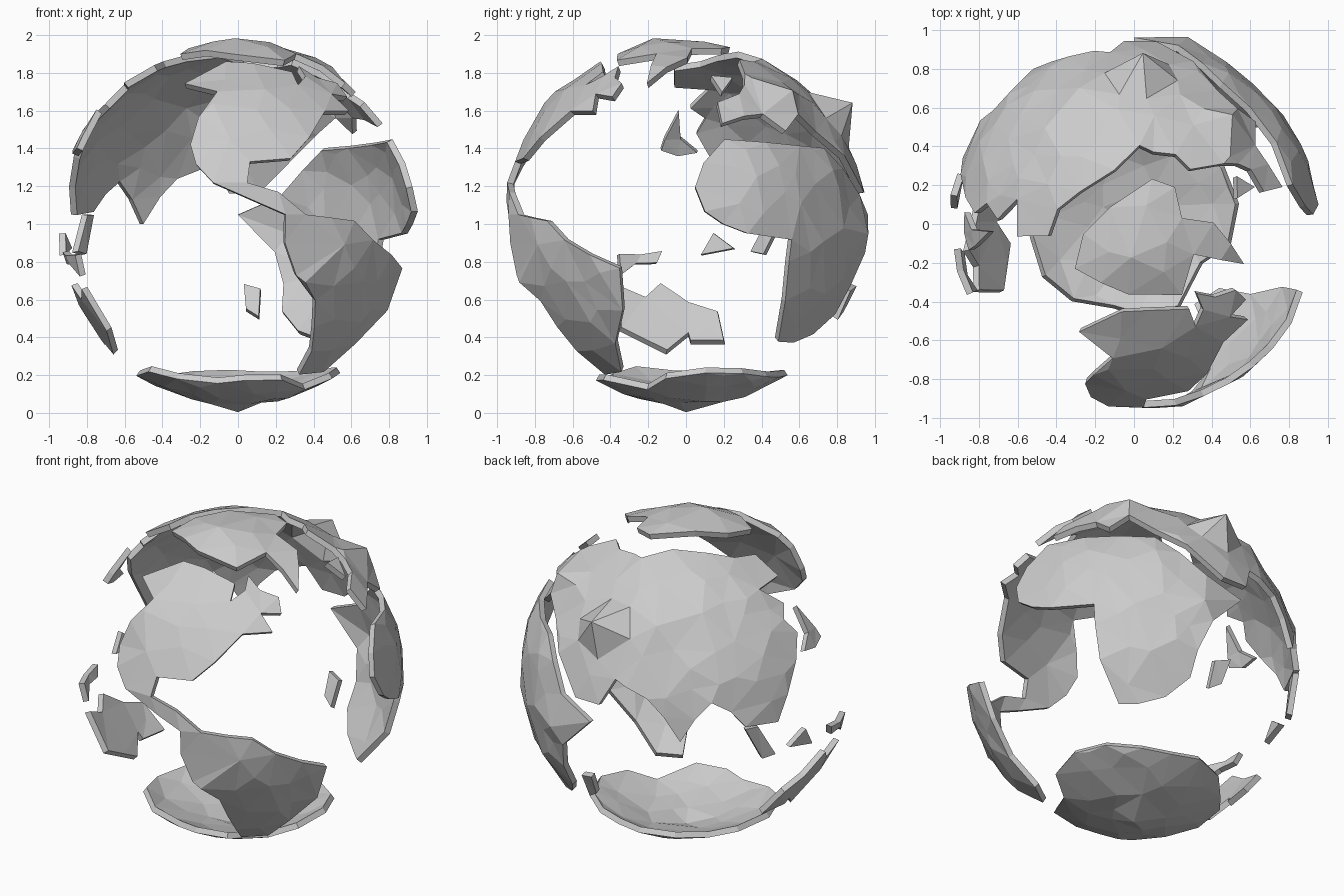
import bpy, bmesh, math, random
from mathutils import Vector
from mathutils.geometry import delaunay_2d_cdt

if "Cube" in bpy.data.objects:
    bpy.data.objects.remove(bpy.data.objects["Cube"])

random.seed(4)
R = 0.955          # globe radius
THICK = 0.035      # shell thickness
CENTRE = Vector((0, 0, 1))


def direction(az, lat):
    a, l = math.radians(az), math.radians(lat)
    return Vector((math.cos(l) * math.cos(a), math.cos(l) * math.sin(a), math.sin(l)))


# Mountains: azimuth, latitude, height, angular width
PEAKS = [(direction(a, l), h, w) for a, l, h, w in [
    (87, 36, 0.14, 0.19), (48, 43, 0.09, 0.17), (74, -3, 0.05, 0.2),
    (-95, 80, 0.03, 0.3), (0, -90, 0.035, 0.15), (112, 40, 0.03, 0.2),
    (-68, -18, 0.03, 0.2), (-100, 40, 0.03, 0.2), (35, 52, 0.03, 0.15)]]


def shell(name, outline, cell=0.17, lift=0.0):
    """Fill a coastline (azimuth, latitude) with facets, wrap it on the globe, thicken inward."""
    dirs = [direction(*p) for p in outline]
    mid = sum(dirs, Vector()).normalized()
    u = mid.orthogonal().normalized()
    v = mid.cross(u)

    def flat(d):
        ang = mid.angle(d)
        t = Vector((d.dot(u), d.dot(v)))
        return t.normalized() * ang if ang > 1e-6 else Vector((0, 0))

    def wrap(p):
        ang = p.length
        if ang < 1e-6:
            return mid.copy()
        q = p / ang
        return mid * math.cos(ang) + (u * q.x + v * q.y) * math.sin(ang)

    # coastline with long edges split
    rim = []
    for a, b in zip(dirs, dirs[1:] + dirs[:1]):
        n = max(1, round(a.angle(b) / (cell * 1.2)))
        rim += [flat(a.lerp(b, i / n).normalized()) for i in range(n)]
    pts = list(rim)

    def add(p, gap):
        if all((p - q).length > gap for q in pts):
            pts.append(p)

    # mountain tops, then a jittered grid of interior points
    for d, h, w in PEAKS:
        if mid.angle(d) < 1.6:
            add(flat(d), cell * 0.3)
    n = int(1.8 / cell)
    for i in range(-n, n + 1):
        for j in range(-n, n + 1):
            jit = Vector((random.uniform(-.3, .3), random.uniform(-.3, .3)))
            add((Vector((i + 0.5 * (j % 2), j * 0.87)) + jit) * cell, cell * 0.62)

    verts, _, faces, *_ = delaunay_2d_cdt(pts, [], [list(range(len(rim)))], 1, 1e-5)
    bm = bmesh.new()
    outer, inner = [], []
    for p in verts:
        d = wrap(p)
        r = R + lift + random.uniform(-0.01, 0.01)
        for pk, h, w in PEAKS:
            r += h * max(0, 1 - pk.angle(d) / w)
        outer.append(bm.verts.new(CENTRE + d * r))
        inner.append(bm.verts.new(CENTRE + d * (r - THICK)))
    # outer skin, inner skin and the walls along the coast
    edges = {(f[i - 1], f[i]) for f in faces for i in range(len(f))}
    for f in faces:
        bm.faces.new([outer[i] for i in f])
        bm.faces.new([inner[i] for i in reversed(f)])
    for a, b in edges:
        if (b, a) not in edges:
            bm.faces.new([outer[b], outer[a], inner[a], inner[b]])
    bmesh.ops.delete(bm, geom=[x for x in bm.verts if not x.link_faces], context='VERTS')
    bmesh.ops.recalc_face_normals(bm, faces=bm.faces)
    me = bpy.data.meshes.new(name)
    bm.to_mesh(me)
    bm.free()
    bpy.context.collection.objects.link(bpy.data.objects.new(name, me))


# Front: two joined western continents
shell("western_land", [
    (-117, 50), (-98, 62), (-80, 62), (-57, 57), (-59, 50), (-51, 54), (-48, 60), (-42, 54),
    (-33, 50), (-34, 44), (-44, 45), (-40, 38), (-53, 38), (-64, 28), (-72, 21), (-86, 20),
    (-87, 13), (-77, 10), (-68, 3), (-50, 1), (-42, -5), (-22, -14), (-23, -28), (-31, -41),
    (-37, -54), (-53, -56), (-56, -44), (-62, -25), (-71, -16), (-75, -6), (-75, 3), (-84, 7),
    (-98, 13), (-104, 19), (-107, 26), (-105, 35), (-99, 45)], lift=0.012)

# Right back: southern-tapering continent
shell("tapering_land", [
    (3, 12), (6, 20), (14, 28), (30, 27), (45, 26), (58, 25), (67, 18), (76, 9), (90, 3),
    (78, -9), (74, -20), (73, -30), (64, -38), (52, -41), (43, -41), (37, -25), (36, -12),
    (36, -5), (20, -3), (12, 0), (6, 4)])

# Back: the largest continent
shell("eastern_land", [
    (34, 55), (44, 65), (59, 64), (75, 66), (86, 65), (110, 72), (149, 70), (169, 65),
    (188, 62), (186, 51), (168, 50), (178, 42), (172, 37), (176, 31), (171, 22), (164, 12),
    (159, 3), (146, 4), (141, 10), (134, 14), (128, 8), (123, 0), (117, 9), (111, 15),
    (103, 18), (98, 20), (93, 10), (83, 10), (70, 22), (58, 31), (48, 36), (40, 31),
    (33, 38), (24, 37), (14, 34), (14, 43), (25, 46), (30, 50)])

# Top and bottom caps
shell("north_cap", [
    (-143, 67), (-169, 74), (146, 81), (68, 75), (42, 73), (7, 75), (1, 65), (-20, 51),
    (-27, 69), (-56, 63), (-95, 68)], lift=0.015)
shell("south_cap", [
    (-173, -56), (-150, -55), (-129, -58), (-104, -62), (-86, -60), (-62, -59), (-30, -65),
    (-12, -58), (11, -55), (33, -55), (55, -57), (75, -58), (95, -56), (118, -57),
    (140, -59), (160, -57)], lift=0.005)

# Left: southern island continent
shell("island_continent", [
    (203, -21), (195, -25), (189, -20), (179, -27), (168, -30), (163, -42), (178, -42),
    (179, -39), (189, -46), (207, -36)])

# Small islands
small = {
    "bent_island": [(183, 39), (182, 29), (176, 24), (183, 23), (189, 25), (188, 29)],
    "triangle_island": [(175, -10), (164, -8), (171, -3)],
    "long_island": [(203, -10), (195, -10), (188, -9), (190, -13), (197, -13), (203, -17)],
    "slim_island": [(146, 3), (151, 3), (158, -9), (153, -10)],
    "south_island": [(88, -20), (82, -22), (82, -32), (87, -29)],
    "north_island": [(25, 53), (17, 47), (14, 55)],
}
for name, pts in small.items():
    shell(name, pts, cell=0.25)
